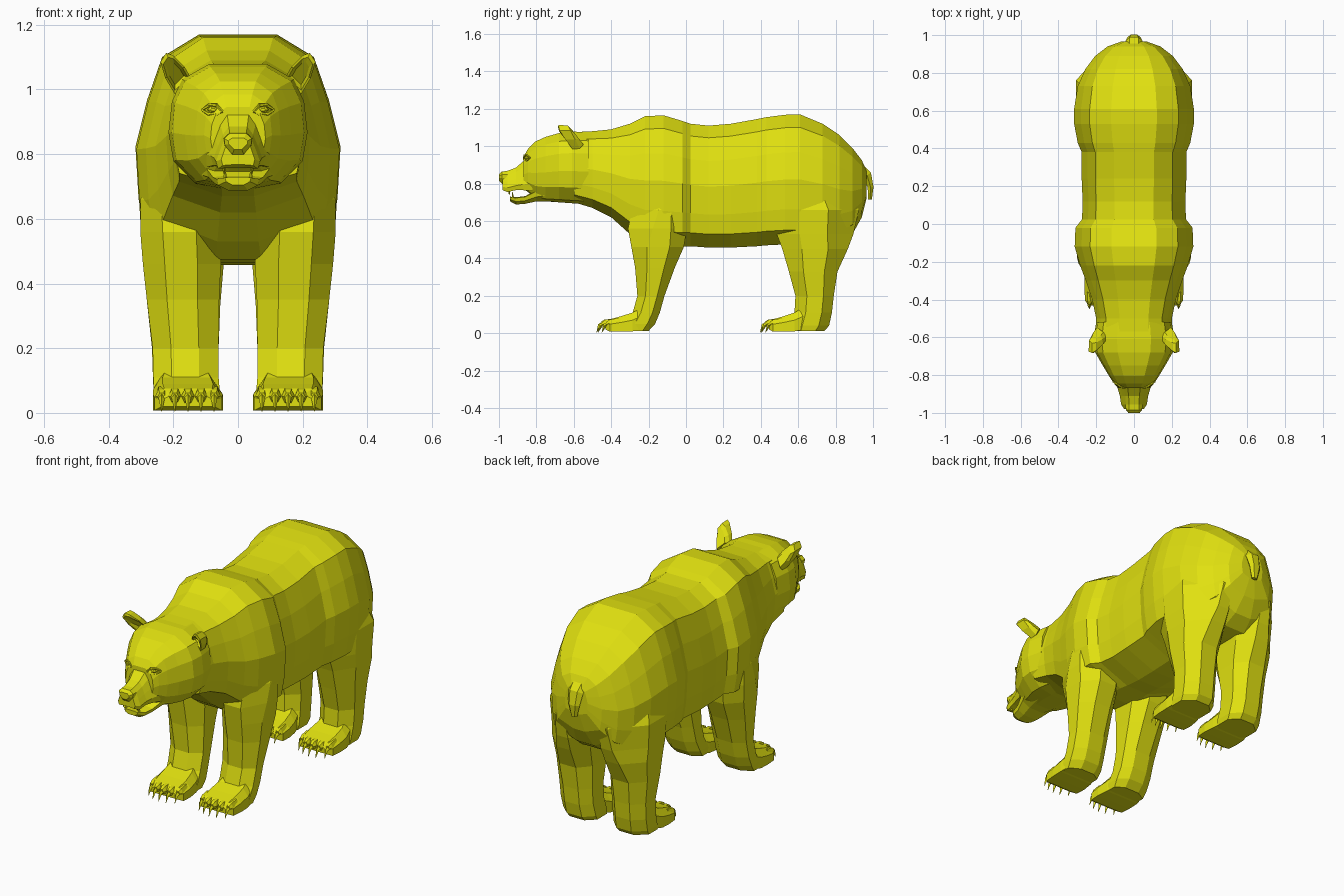
import bpy, bmesh, math
from mathutils import Vector

fur = bpy.data.materials.new("yellow fur")
fur.diffuse_color = (0.75, 0.75, 0.005, 1)


def loft(name, rings, side=1):
    """Skin a chain of equal-sized point rings and cap both ends."""
    bm = bmesh.new()
    vr = [[bm.verts.new((p[0] * side, p[1], p[2])) for p in r] for r in rings]
    n = len(vr[0])
    for a, b in zip(vr, vr[1:]):
        for i in range(n):
            j = (i + 1) % n
            bm.faces.new((a[i], a[j], b[j], b[i]))
    bm.faces.new(vr[0])
    bm.faces.new(vr[-1])
    bmesh.ops.recalc_face_normals(bm, faces=bm.faces)
    me = bpy.data.meshes.new(name)
    bm.to_mesh(me)
    bm.free()
    me.materials.append(fur)
    ob = bpy.data.objects.new(name, me)
    bpy.context.collection.objects.link(ob)
    return ob


def section(shape, y, top, bot, w):
    """Symmetric cross-section; shape holds (width fraction, depth fraction)."""
    half = [(fx * w, y, top - fz * (top - bot)) for fx, fz in shape]
    return half + [(-x, yy, z) for x, yy, z in reversed(half)]


def slab(z, y0, y1, x0, x1, xb=.3, yb=.27, yf=.3):
    """Eight-sided leg section; xb, yb, yf set the outer corner cuts."""
    w, d = x1 - x0, y1 - y0
    pts = [(x0 + .3 * w, y0), (x1 - .28 * w, y0), (x1, y0 + yf * d), (x1, y1 - yb * d),
           (x1 - xb * w, y1), (x0 + .25 * w, y1), (x0, y1 - .25 * d), (x0, y0 + .27 * d)]
    return [(x, y, z) for x, y in pts]


def tube(name, path, side=1, n=6):
    """Tapered tube: path of (x, y, z, radius x, radius along the bend)."""
    rings = []
    for i, p in enumerate(path):
        a = Vector(path[max(i - 1, 0)][:3])
        b = Vector(path[min(i + 1, len(path) - 1)][:3])
        d = (b - a).normalized()
        u = Vector((1, 0, 0))
        u = (u - d * u.dot(d)).normalized()
        v = d.cross(u)
        rings.append([Vector(p[:3]) + u * p[3] * math.cos(k * math.tau / n)
                      + v * p[4] * math.sin(k * math.tau / n) for k in range(n)])
    return loft(name, rings, side)


# Torso with neck, shoulder and haunch bulges
BODY = [(.38, 0), (.74, .10), (.885, .29), (1, .5), (.97, .73), (.91, .89), (.25, 1)]
stations = [
    (-.60, 1.075, .70, .200), (-.50, 1.08, .67, .200), (-.40, 1.09, .62, .222),
    (-.30, 1.12, .53, .255), (-.22, 1.16, .475, .285), (-.12, 1.165, .465, .314),
    (-.02, 1.135, .465, .310), (.025, 1.12, .465, .275), (.12, 1.11, .458, .272),
    (.24, 1.12, .458, .277), (.38, 1.145, .465, .277), (.43, 1.155, .47, .298),
    (.53, 1.168, .475, .317), (.61, 1.17, .475, .317), (.73, 1.12, .475, .298),
    (.82, 1.06, .48, .258), (.89, .99, .53, .205), (.94, .925, .62, .14),
    (.965, .87, .72, .07)]
loft("torso", [section(BODY, *s) for s in stations])

# Head: skull, brow and cheeks
HEAD = [(.42, 0), (.80, .12), (.95, .3), (1, .55), (.93, .78), (.62, .96), (.25, 1)]
loft("head", [section(HEAD, *s) for s in [
    (-.52, 1.075, .69, .200), (-.61, 1.078, .695, .215), (-.68, 1.07, .70, .205),
    (-.75, 1.05, .705, .165), (-.805, 1.025, .72, .132), (-.845, .985, .755, .105),
    (-.868, .945, .77, .085)]])

# Muzzle, nose and jaw
MUZZLE = [(.38, 0), (.62, .2), (.82, .5), (1, .8), (.9, 1), (.3, .97)]
loft("muzzle", [section(MUZZLE, *s) for s in [
    (-.82, .965, .76, .105), (-.875, .915, .765, .085), (-.91, .885, .765, .075),
    (-.955, .868, .755, .068), (-.98, .858, .765, .052)]])
NOSE = [(.6, 0), (1, .25), (.95, .55), (.4, 1)]
loft("nose", [section(NOSE, *s) for s in [
    (-.955, .868, .79, .045), (-.985, .864, .80, .043), (-1.0, .85, .815, .03)]])
JAW = [(.5, 0), (1, .1), (.92, .6), (.45, 1)]
loft("lower_jaw", [section(JAW, *s) for s in [
    (-.70, .80, .705, .15), (-.80, .765, .705, .10), (-.86, .733, .692, .078),
    (-.91, .727, .688, .066), (-.94, .73, .705, .04)]])

# Tail
tube("tail", [(0, .93, .88, .05, .03), (0, .968, .845, .045, .028),
              (0, .987, .78, .036, .018), (0, .983, .715, .018, .012)])

FRONT_LEG = [slab(.80, -.20, -.03, .10, .25), slab(.66, -.29, .0, .07, .302, yf=.5),
             slab(.56, -.31, .005, .055, .302, yf=.42), slab(.46, -.292, -.012, .053, .294),
             slab(.35, -.272, -.06, .058, .282), slab(.20, -.26, -.115, .06, .264),
             slab(.11, -.285, -.14, .06, .262), slab(.05, -.32, -.165, .055, .26),
             slab(.012, -.32, -.20, .06, .255)]
HIND_LEG = [slab(.82, .52, .82, .10, .25, .5, .4), slab(.66, .47, .925, .04, .306, .55, .36),
            slab(.53, .485, .895, .035, .298, .48, .34),
            slab(.45, .515, .865, .045, .292, .4, .3),
            slab(.33, .55, .81, .055, .28), slab(.20, .585, .79, .06, .266),
            slab(.11, .58, .78, .06, .263), slab(.04, .56, .765, .055, .26),
            slab(.012, .56, .74, .06, .255)]


def paw(name, y, length, side):
    """Low paw from the ankle to the toes, with five toes and hooked claws."""
    steps = [(.05, .02, .055, .075, .235), (.18, .008, .075, .05, .258),
             (.5, .008, .09, .047, .263), (.85, .01, .11, .055, .263),
             (1.15, .02, .14, .07, .252)]
    rings = []
    for f, z0, z1, x0, x1 in steps:
        yy, c = y + f * length, .03
        rings.append([(x0, yy, z0), (x1, yy, z0), (x1, yy, z0 + .6 * (z1 - z0)),
                      (x1 - c, yy, z1), (x0 + c, yy, z1), (x0, yy, z0 + .6 * (z1 - z0))])
    loft(name, rings, side)
    for i in range(5):
        x = .074 + i * .0405
        arc = .028 * ((i - 2) / 2) ** 2
        tube(f"{name}_toe_{i}", [(x, y + .08, .055, .02, .03),
                                 (x, y + .005 + arc, .052, .02, .024),
                                 (x, y - .012 + arc, .05, .012, .014)], side)
        tube(f"{name}_claw_{i}", [(x, y + .005 + arc, .055, .011, .012),
                                  (x, y - .022 + arc, .042, .009, .010),
                                  (x, y - .038 + arc, .004, .001, .001)], side, 4)


for side, tag in ((1, "left"), (-1, "right")):
    # Legs and paws
    loft(f"{tag}_front_leg", FRONT_LEG, side)
    loft(f"{tag}_hind_leg", HIND_LEG, side)
    paw(f"{tag}_front_paw", -.44, .18, side)
    paw(f"{tag}_hind_paw", .435, .17, side)

    # Ear: forward-leaning pointed shell with a recessed front face
    outer = [(.145, 1.035), (.165, 1.07), (.20, 1.105), (.222, 1.113),
             (.24, 1.085), (.225, 1.035), (.195, .985)]
    cx, cz = .195, 1.05

    def ear_ring(y, k):
        return [(cx + (x - cx) * k, y + .5 * (1.06 - z) - .4 * (x - cx) * (y < -.63),
                 cz + (z - cz) * k) for x, z in outer]
    loft(f"{tag}_ear", [ear_ring(-.585, .65), ear_ring(-.605, .97), ear_ring(-.645, 1),
                        ear_ring(-.647, .8), ear_ring(-.632, .55)], side)

    # Eye with upper and lower lids
    tube(f"{tag}_eye", [(.077, -.82, .937, .022, .016), (.077, -.856, .937, .017, .012),
                        (.077, -.864, .937, .008, .005)], side)
    for lid, z in (("upper", .951), ("lower", .923)):
        tube(f"{tag}_{lid}_lid", [(.048, -.868, .932, .004, .004),
                                  (.066, -.864, z, .005, .006),
                                  (.09, -.85, z, .005, .006),
                                  (.112, -.834, .937, .004, .004)], side, 5)

    # Canine teeth
    tube(f"{tag}_upper_tooth", [(.045, -.945, .77, .008, .008),
                                (.043, -.945, .738, .001, .001)], side, 4)
    tube(f"{tag}_lower_tooth", [(.04, -.925, .72, .007, .007),
                                (.04, -.928, .755, .001, .001)], side, 4)
